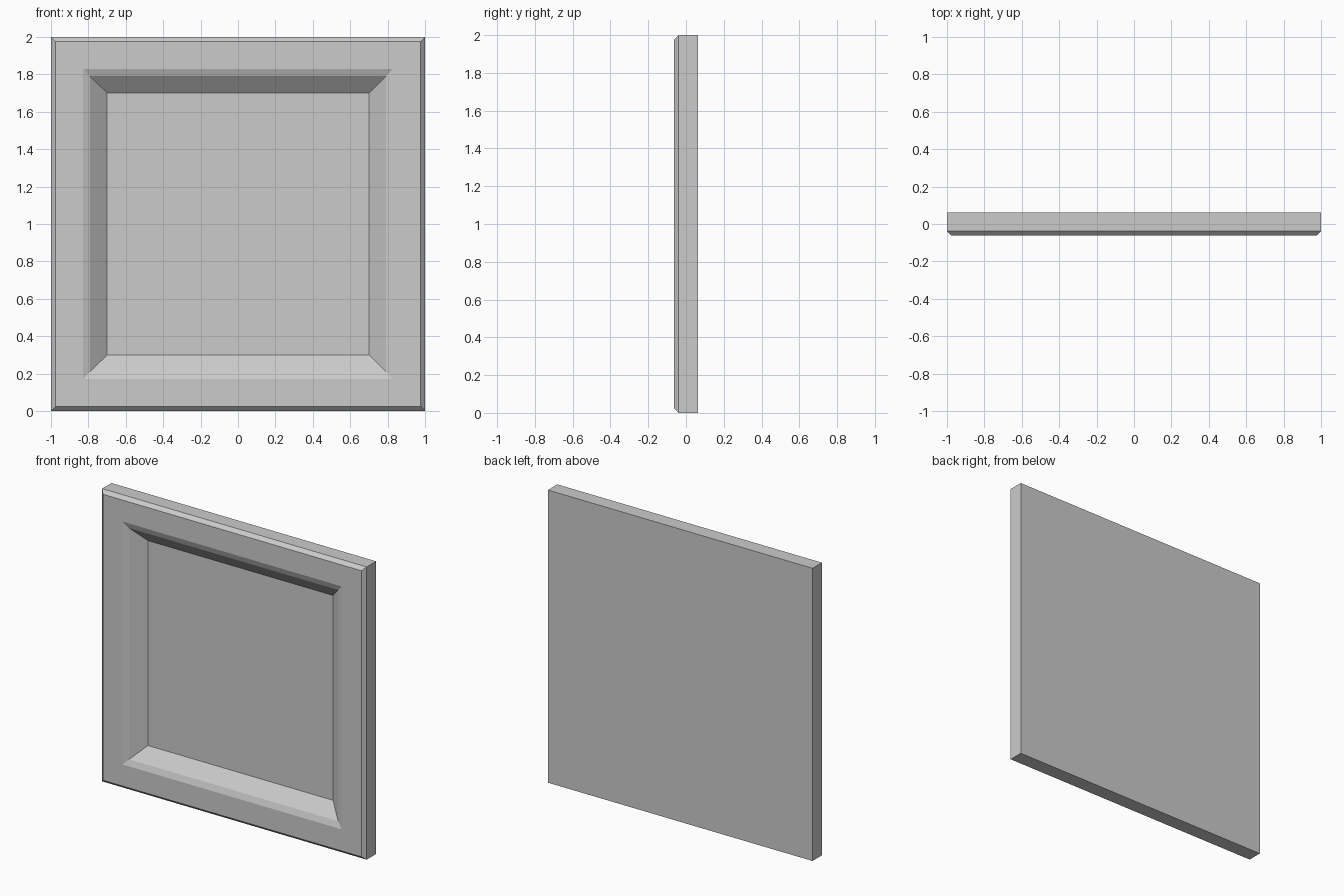
import bpy, bmesh

if "Cube" in bpy.data.objects:
    bpy.data.objects.remove(bpy.data.objects["Cube"])

# Square rings of the panel from back to recessed floor: (half size, y)
RINGS = [
    (1.00, 0.0625),    # back edge
    (1.00, -0.0385),   # side edge
    (0.977, -0.0625),  # front edge after chamfer
    (0.83, -0.0625),   # start of recess
    (0.79, -0.0475),   # shallow outer slope
    (0.70, 0.027),     # steep inner slope, down to the floor
]

def square(bm, half, y):
    corners = [(-1, -1), (1, -1), (1, 1), (-1, 1)]
    return [bm.verts.new((sx * half, y, 1 + sz * half)) for sx, sz in corners]

bm = bmesh.new()
loops = [square(bm, h, y) for h, y in RINGS]

# Bridge neighbouring rings
for a, b in zip(loops, loops[1:]):
    for i in range(4):
        j = (i + 1) % 4
        bm.faces.new((a[i], a[j], b[j], b[i]))

# Back and recessed floor
bm.faces.new(loops[0])
bm.faces.new(loops[-1])
bmesh.ops.recalc_face_normals(bm, faces=bm.faces)

mesh = bpy.data.meshes.new("wall_panel")
bm.to_mesh(mesh)
bm.free()
panel = bpy.data.objects.new("wall_panel", mesh)
bpy.context.collection.objects.link(panel)
